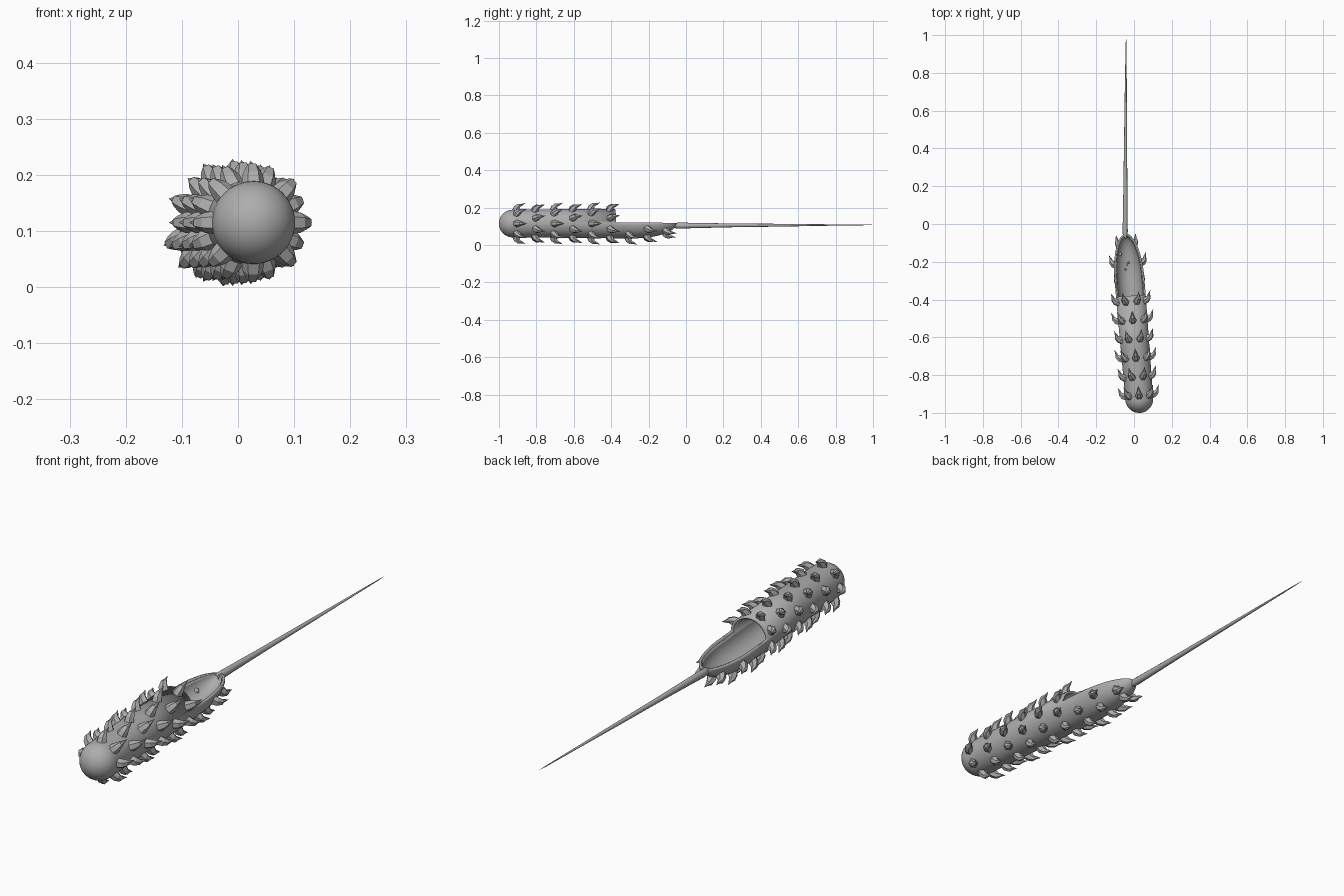
import bpy, bmesh, math
from mathutils import Vector

if "Cube" in bpy.data.objects:
    bpy.data.objects.remove(bpy.data.objects["Cube"])

grey = bpy.data.materials.new("plain grey")
grey.diffuse_color = (0.42, 0.42, 0.42, 1)
grey.use_nodes = True
grey.node_tree.nodes["Principled BSDF"].inputs["Base Color"].default_value = grey.diffuse_color

# The body axis leans slightly towards -x as it runs to the back
START = Vector((0.034, -1.0, 0.115))
AXIS = Vector((-0.082, 1, 0)).normalized()
SIDE = Vector((AXIS.y, -AXIS.x, 0))
UP = Vector((0, 0, 1))
R_FRONT, R_BACK = 0.074, 0.079
REAR_START, REAR_LEN = 0.72, 0.232
CUT = 0.622


def radial(a):
    return SIDE * math.cos(a) + UP * math.sin(a)


def place(s, r, a):
    return START + AXIS * s + radial(a) * r


def finish(name, bm, smooth=True):
    bmesh.ops.remove_doubles(bm, verts=bm.verts, dist=1e-5)
    bmesh.ops.recalc_face_normals(bm, faces=bm.faces)
    me = bpy.data.meshes.new(name)
    bm.to_mesh(me)
    bm.free()
    me.materials.append(grey)
    ob = bpy.data.objects.new(name, me)
    bpy.context.collection.objects.link(ob)
    if smooth:
        bpy.ops.object.select_all(action='DESELECT')
        ob.select_set(True)
        bpy.context.view_layer.objects.active = ob
        bpy.ops.object.shade_smooth_by_angle(angle=math.radians(40))
    return ob


def skin(bm, rings, keep=lambda i, j: True):
    """Bridge consecutive rings of points."""
    rows = [[bm.verts.new(p) for p in ring] for ring in rings]
    n = len(rows[0])
    for i in range(len(rows) - 1):
        for j in range(n):
            if keep(i, j):
                k = (j + 1) % n
                bm.faces.new((rows[i][j], rows[i][k], rows[i + 1][k], rows[i + 1][j]))


def shell(name, inset, cut, rim_deg, thickness):
    """Hollow capsule with the upper rear part left open."""
    steps = [math.radians(90 * i / 10) for i in range(11)]
    rf, rb = R_FRONT - inset, R_BACK - inset
    prof = [(R_FRONT - rf * math.cos(t), rf * math.sin(t)) for t in steps]
    prof += [(0.35, (rf + rb) / 2), (cut, rb)]
    cut_row = len(prof) - 1
    prof += [(REAR_START + (REAR_LEN - inset) * math.sin(t), rb * math.cos(t)) for t in steps]
    rim = math.radians(rim_deg)
    n = 20
    top = [rim + (math.pi - 2 * rim) * i / n for i in range(n)]
    low = [math.pi - rim + (math.pi + 2 * rim) * i / n for i in range(n)]
    bm = bmesh.new()
    skin(bm, [[place(s, r, a) for a in top + low] for s, r in prof],
         lambda i, j: i < cut_row or j >= n)
    ob = finish(name, bm)
    mod = ob.modifiers.new("wall", 'SOLIDIFY')
    mod.thickness = thickness
    mod.offset = -1
    return ob


shell("body_shell", 0, CUT, 4, 0.009)
shell("inner_liner", 0.007, CUT - 0.008, -2, 0.007)


def body_radius(s):
    if s > REAR_START:
        return R_BACK * math.sqrt(max(0, 1 - ((s - REAR_START) / REAR_LEN) ** 2))
    return R_FRONT + (R_BACK - R_FRONT) * min(1, s / CUT)


# Hooked thorns: distance along the axis, height, radius
THORN = [(-0.002, -0.008, 0.021), (0.006, 0.011, 0.018), (0.018, 0.023, 0.012),
         (0.034, 0.026, 0.006), (0.052, 0.034, 0.0005)]


def thorn(bm, s, a):
    slope = (body_radius(s + 0.01) - body_radius(s - 0.01)) / 0.02
    along = (AXIS + radial(a) * slope * 0.7).normalized()
    across = radial(a + math.pi / 2)
    out = along.cross(across)
    if out.dot(radial(a)) < 0:
        out = -out
    base = place(s, body_radius(s), a)
    rings = []
    for i, (u, h, r) in enumerate(THORN):
        tilt = math.radians((0, 25, 50, 65, 60)[i])
        fwd = along * math.cos(tilt) - out * math.sin(tilt)
        c = base + along * u + out * h
        rings.append([c + (across * math.cos(t) + fwd * math.sin(t)) * r
                      for t in (math.tau * k / 6 for k in range(6))])
    skin(bm, rings)
    tip = bm.verts.new(base + along * 0.054 + out * 0.035)
    bm.verts.ensure_lookup_table()
    last = [bm.verts[-7 + k] for k in range(6)]
    for k in range(6):
        bm.faces.new((last[k], last[(k + 1) % 6], tip))


# Nine staggered rows of eight thorns, none over the opening
bm = bmesh.new()
for row in range(9):
    s = 0.09 + row * 0.1
    for k in range(8):
        a = math.tau * (k + 0.5 * (row % 2)) / 8
        if s > CUT - 0.02 and math.sin(a) > -0.1:
            continue
        thorn(bm, s, a)
finish("thorns", bm, smooth=False)

# Long tapering tail
TAIL = [(-0.075, 0.010, 0.012), (-0.04, 0.014, 0.016), (0.05, 0.012, 0.014),
        (0.25, 0.010, 0.010), (0.5, 0.0075, 0.0075), (0.75, 0.005, 0.004),
        (0.95, 0.002, 0.002), (1.0, 0.0003, 0.0003)]
bm = bmesh.new()
rings = []
for y, rx, rz in TAIL:
    f = (y + 0.075) / 1.075
    c = Vector((-0.047 + 0.005 * f, y, 0.104 + 0.004 * f))
    rings.append([c + Vector((rx * math.cos(t), 0, rz * math.sin(t)))
                  for t in (math.tau * k / 12 for k in range(12))])
skin(bm, rings)
finish("tail", bm)

# Small beads resting in the open hollow
for i, (x, y, z, r) in enumerate([(-0.075, -0.16, 0.077, 0.011), (-0.03, -0.205, 0.056, 0.006),
                                  (-0.037, -0.215, 0.055, 0.004), (-0.045, -0.24, 0.053, 0.006)]):
    bm = bmesh.new()
    bmesh.ops.create_uvsphere(bm, u_segments=12, v_segments=8, radius=r)
    bmesh.ops.translate(bm, verts=bm.verts, vec=(x, y, z))
    finish(f"bead_{i + 1}", bm)
